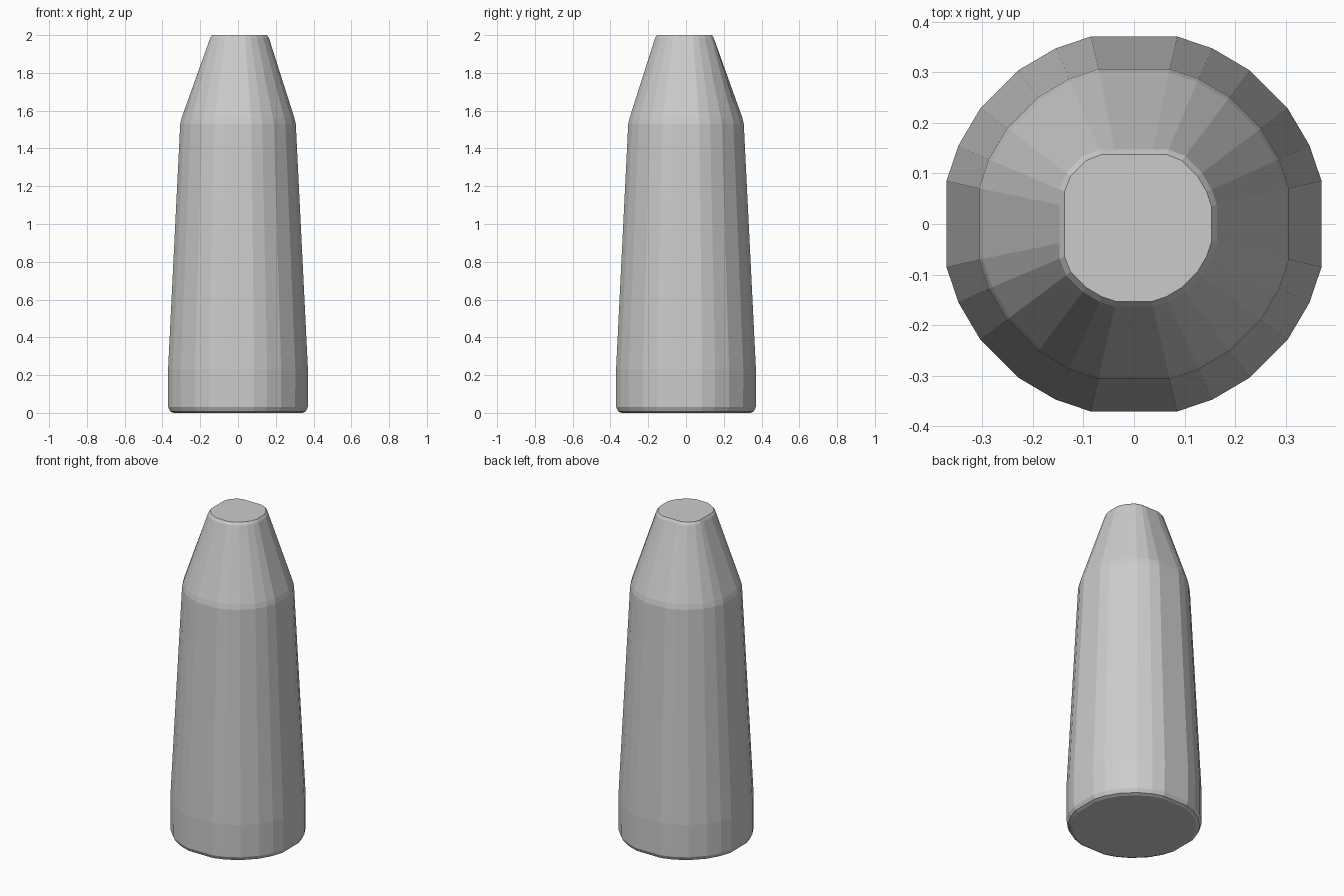
import bpy, bmesh
from math import radians, cos, sin

if "Cube" in bpy.data.objects:
    bpy.data.objects.remove(bpy.data.objects["Cube"])

# uneven facet angles: one wide flat on each axis, narrower ones between
ANGLES = [radians(q * 90 + a) for q in range(4) for a in (13, 24, 37, 53, 66, 77)]

# (radius, height) from base to tip
PROFILE = [(0.350, 0.0), (0.368, 0.008), (0.379, 0.03), (0.380, 0.23),
           (0.314, 1.53), (0.307, 1.56), (0.168, 1.985), (0.157, 2.0)]


def ring(bm, r, z):
    verts = []
    for a in ANGLES:
        x, y = r * cos(a), r * sin(a)
        if z > 1.9:  # blunt tip is trimmed on its left and back sides
            x, y = max(x, -0.875 * r), min(y, 0.875 * r)
        verts.append(bm.verts.new((x, y, z)))
    return verts


# tapered body with shoulder and blunt tip
bm = bmesh.new()
rings = [ring(bm, r, z) for r, z in PROFILE]
n = len(ANGLES)
for lo, hi in zip(rings, rings[1:]):
    for i in range(n):
        j = (i + 1) % n
        bm.faces.new((lo[i], lo[j], hi[j], hi[i]))
bm.faces.new(rings[-1])
bm.faces.new(rings[0][::-1])
bmesh.ops.remove_doubles(bm, verts=bm.verts, dist=0.0005)
bmesh.ops.recalc_face_normals(bm, faces=bm.faces)

mesh = bpy.data.meshes.new("tapered_body")
bm.to_mesh(mesh)
bm.free()
body = bpy.data.objects.new("tapered_body", mesh)
bpy.context.collection.objects.link(body)
